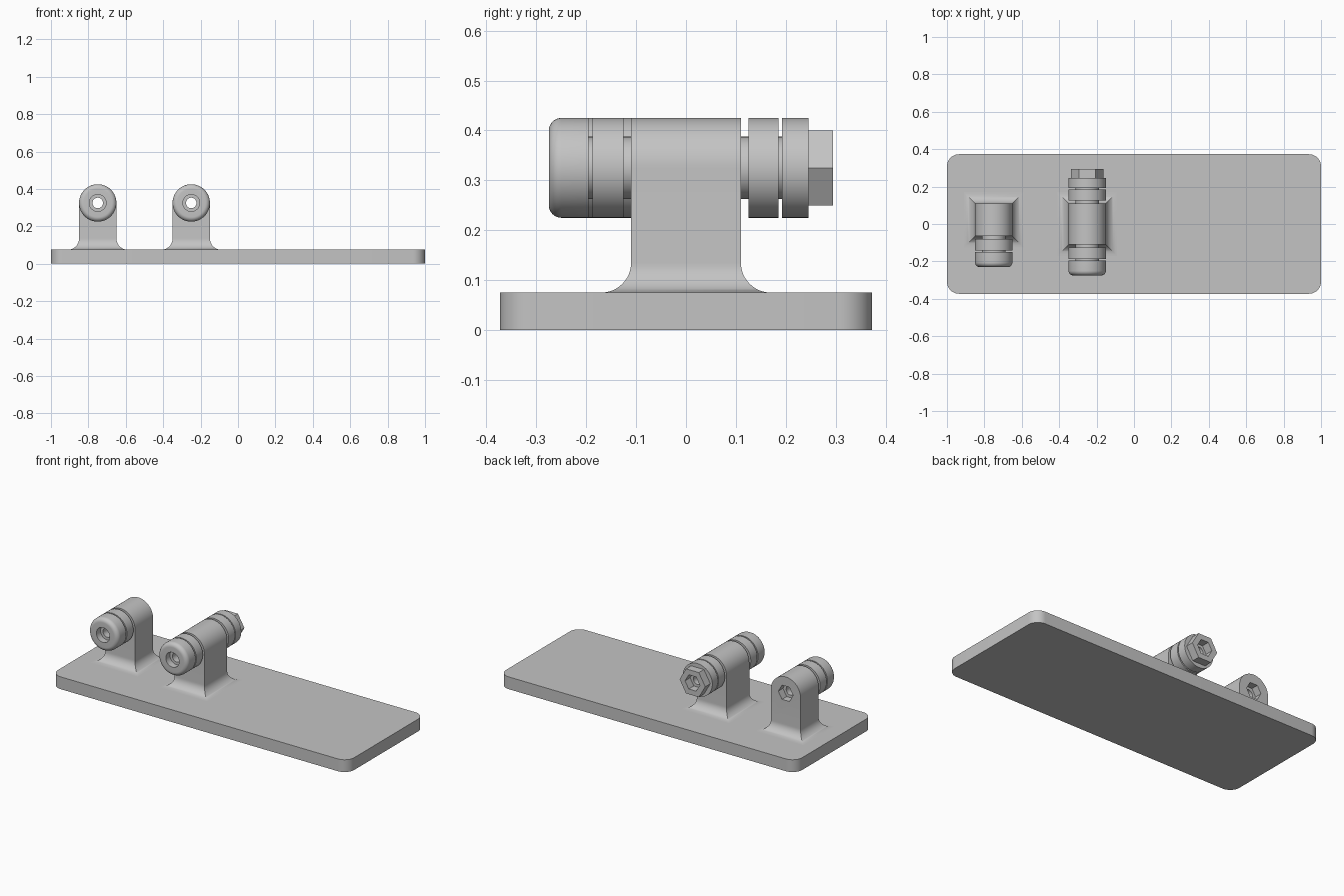
import bpy, bmesh
from math import sin, cos, pi, radians

if "Cube" in bpy.data.objects:
    bpy.data.objects.remove(bpy.data.objects["Cube"], do_unlink=True)

grey = bpy.data.materials.new("matte_grey")
grey.use_nodes = True
grey.diffuse_color = (0.55, 0.55, 0.55, 1)
grey.node_tree.nodes["Principled BSDF"].inputs["Base Color"].default_value = (0.55, 0.55, 0.55, 1)

TOP = 0.075      # plate thickness
AXIS = 0.325     # height of the barrel axis
R = 0.1          # barrel radius
NECK = 0.0625    # radius between the discs
BORE = 0.028
HEX = 0.05       # hex socket corner radius
FILLET = 0.06


def finish(name, bm):
    bmesh.ops.remove_doubles(bm, verts=bm.verts, dist=1e-5)
    bmesh.ops.recalc_face_normals(bm, faces=bm.faces)
    mesh = bpy.data.meshes.new(name)
    bm.to_mesh(mesh)
    bm.free()
    mesh.materials.append(grey)
    ob = bpy.data.objects.new(name, mesh)
    bpy.context.collection.objects.link(ob)
    return ob


def activate(ob):
    bpy.ops.object.select_all(action='DESELECT')
    ob.select_set(True)
    bpy.context.view_layer.objects.active = ob


def smooth(ob):
    activate(ob)
    bpy.ops.object.shade_smooth_by_angle(angle=radians(35))


def lathe(name, profile, x, y, side, segs=64):
    """Revolve a closed (distance, radius) loop around the y axis."""
    bm = bmesh.new()
    rings = [[bm.verts.new((x + r * cos(2 * pi * i / segs), y + side * d,
                            AXIS + r * sin(2 * pi * i / segs))) for i in range(segs)]
             for d, r in profile]
    for k, a in enumerate(rings):
        b = rings[(k + 1) % len(rings)]
        for i in range(segs):
            j = (i + 1) % segs
            bm.faces.new((a[i], a[j], b[j], b[i]))
    return finish(name, bm)


def cut(ob, radius, segs, x, y0, y1):
    """Cut a round or hexagonal hole along y."""
    bm = bmesh.new()
    ends = [[bm.verts.new((x + radius * cos(2 * pi * i / segs), y,
                           AXIS + radius * sin(2 * pi * i / segs))) for i in range(segs)]
            for y in (y0, y1)]
    for ring in ends:
        bm.faces.new(ring)
    for i in range(segs):
        j = (i + 1) % segs
        bm.faces.new((ends[0][i], ends[0][j], ends[1][j], ends[1][i]))
    cutter = finish("cutter", bm)
    cutter.hide_render = True
    activate(ob)
    mod = ob.modifiers.new("hole", 'BOOLEAN')
    mod.operation = 'DIFFERENCE'
    mod.solver = 'EXACT'
    mod.object = cutter
    bpy.ops.object.modifier_apply(modifier=mod.name)
    bpy.data.objects.remove(cutter, do_unlink=True)


def post(name, x, y0, y1):
    """Arched post with a flared fillet where it meets the plate."""
    levels = [(TOP - 0.03, R + FILLET, FILLET)]             # height, half width, flare
    for i in range(13):
        a = pi / 2 * i / 12
        f = FILLET * (1 - sin(a))
        levels.append((TOP + FILLET * (1 - cos(a)), R + f, f))
    for i in range(21):
        a = pi / 2 * i / 20
        levels.append((AXIS + R * sin(a), R * cos(a), 0))
    bm = bmesh.new()
    rings = [[bm.verts.new(p) for p in ((x - w, y0 - f, z), (x + w, y0 - f, z),
                                        (x + w, y1 + f, z), (x - w, y1 + f, z))]
             for z, w, f in levels]
    bm.faces.new(rings[0])
    for a, b in zip(rings, rings[1:]):
        for i in range(4):
            j = (i + 1) % 4
            bm.faces.new((a[i], a[j], b[j], b[i]))
    return finish(name, bm)


# Base plate with rounded corners
bm = bmesh.new()
bmesh.ops.create_cube(bm, size=1)
for v in bm.verts:
    v.co = (v.co.x * 2, v.co.y * 0.746, (v.co.z + 0.5) * TOP)
corners = [e for e in bm.edges if abs(e.verts[0].co.z - e.verts[1].co.z) > 0.01]
bmesh.ops.bevel(bm, geom=corners, offset=0.065, segments=12, profile=0.5, affect='EDGES')
smooth(finish("base_plate", bm))

# Disc, groove and rounded cap, with a bore and a counterbore
cap_end, edge = 0.165, 0.025
front_profile = [(-0.02, BORE), (-0.02, NECK), (0.015, NECK), (0.015, R), (0.077, R),
                 (0.077, NECK), (0.085, NECK), (0.085, R)]
front_profile += [(cap_end - edge + edge * sin(pi / 2 * i / 8),
                   R - edge + edge * cos(pi / 2 * i / 8)) for i in range(9)]
front_profile += [(cap_end, 0.045), (cap_end - 0.04, 0.045), (cap_end - 0.04, BORE)]

# Two plain discs, then a hexagonal collar
back_profile = [(-0.02, BORE), (-0.02, NECK), (0.015, NECK), (0.015, R), (0.075, R),
                (0.075, NECK), (0.082, NECK), (0.082, R), (0.136, R), (0.136, BORE)]
collar_profile = [(0.134, HEX), (0.134, 0.0866), (0.185, 0.0866), (0.185, HEX)]

BACK = 0.11
for label, x, front, long_axle in (("outer", -0.75, -0.065, False),
                                   ("inner", -0.25, -0.11, True)):
    body = post(label + "_post", x, front, BACK)
    cut(body, BORE, 64, x, front - 0.1, BACK + 0.1)
    if not long_axle:
        cut(body, HEX, 6, x, BACK - 0.045, BACK + 0.05)
    smooth(body)
    smooth(lathe(label + "_front_barrel", front_profile, x, front, -1))
    if long_axle:
        smooth(lathe(label + "_back_barrel", back_profile, x, BACK, 1))
        smooth(lathe(label + "_hex_collar", collar_profile, x, BACK, 1, segs=6))
